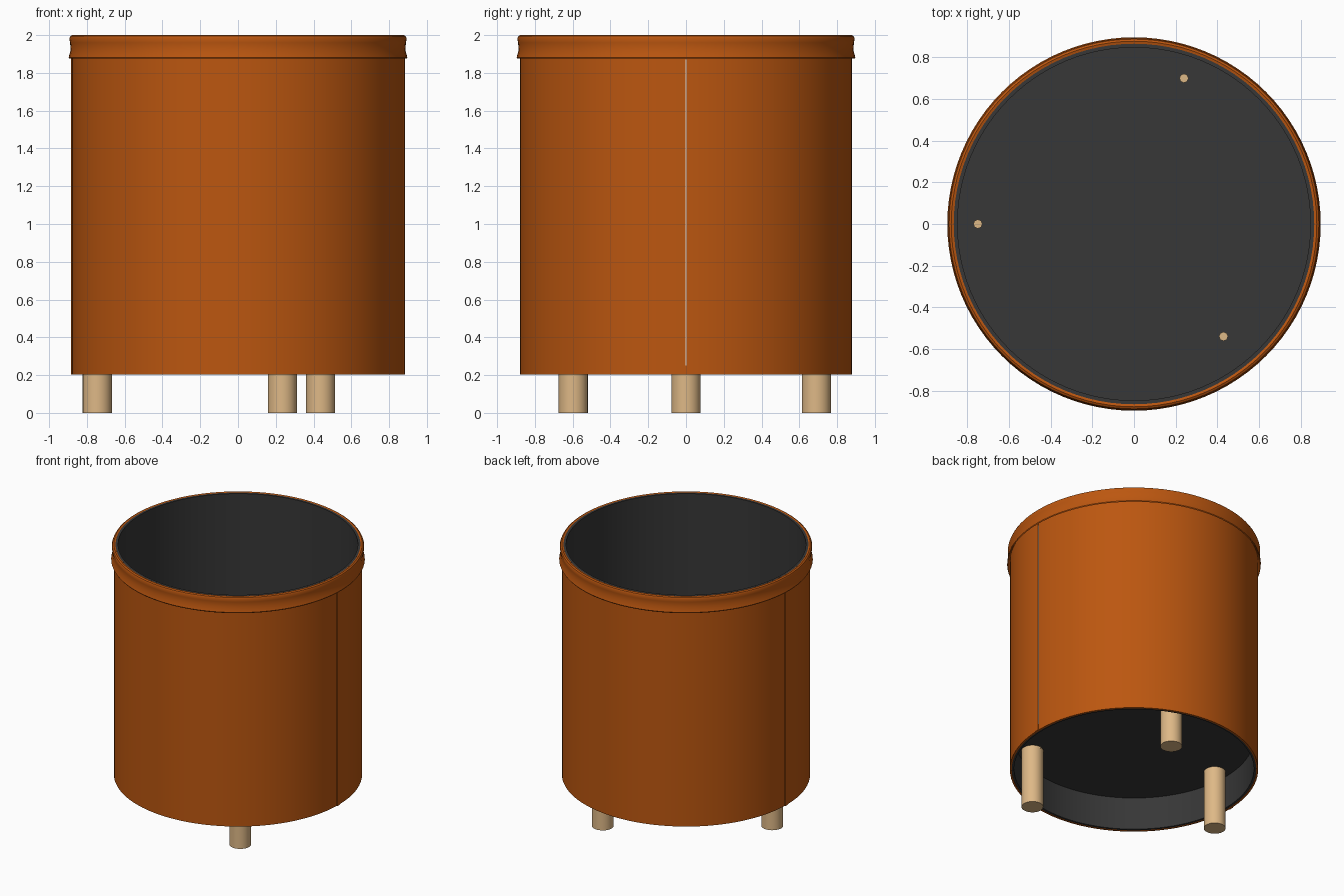
import bpy, bmesh, math
from mathutils import Matrix

if "Cube" in bpy.data.objects:
    bpy.data.objects.remove(bpy.data.objects["Cube"])


def material(name, rgb):
    m = bpy.data.materials.new(name)
    m.use_nodes = True
    m.diffuse_color = (*rgb, 1)
    m.node_tree.nodes["Principled BSDF"].inputs["Base Color"].default_value = (*rgb, 1)
    return m


LEATHER = material("tan leather", (0.50, 0.094, 0.005))
LINER = material("charcoal lining", (0.038, 0.038, 0.038))
WOOD = material("pale wood", (0.73, 0.48, 0.24))
THREAD = material("white thread", (0.8, 0.8, 0.78))


def finish(name, bm, mat):
    bmesh.ops.recalc_face_normals(bm, faces=bm.faces)
    mesh = bpy.data.meshes.new(name)
    bm.to_mesh(mesh)
    bm.free()
    mesh.materials.append(mat)
    obj = bpy.data.objects.new(name, mesh)
    bpy.context.collection.objects.link(obj)
    bpy.ops.object.select_all(action="DESELECT")
    obj.select_set(True)
    bpy.context.view_layer.objects.active = obj
    bpy.ops.object.shade_smooth_by_angle(angle=math.radians(35))
    return obj


def lathe(name, profile, mat, start=0, sweep=math.tau, steps=96):
    """Sweep a closed (radius, z) profile about the z axis."""
    bm = bmesh.new()
    full = sweep == math.tau
    rings = []
    for i in range(steps if full else steps + 1):
        a = start + sweep * i / steps
        rings.append([bm.verts.new((r * math.cos(a), r * math.sin(a), z)) for r, z in profile])
    n = len(profile)
    pairs = list(zip(rings, rings[1:])) + ([(rings[-1], rings[0])] if full else [])
    for a, b in pairs:
        for j in range(n):
            k = (j + 1) % n
            bm.faces.new((a[j], b[j], b[k], a[k]))
    if not full:
        bm.faces.new(rings[0])
        bm.faces.new(rings[-1])
    return finish(name, bm, mat)


def cylinder(name, x, y, z0, z1, radius, mat, sides=32):
    bm = bmesh.new()
    bmesh.ops.create_cone(bm, cap_ends=True, segments=sides, radius1=radius, radius2=radius,
                          depth=z1 - z0, matrix=Matrix.Translation((x, y, (z0 + z1) / 2)))
    return finish(name, bm, mat)


def tube(inner, outer, z0, z1):
    return [(inner, z0), (outer, z0), (outer, z1), (inner, z1)]


# Rigid inner shell and raised floor
lathe("inner_shell", tube(0.848, 0.866, 0.206, 1.997), LINER)
cylinder("floor", 0, 0, 0.46, 0.48, 0.85, LINER, 96)

# Leather wrap and flared folded cuff
lathe("leather_wrap", tube(0.865, 0.878, 0.203, 1.9), LEATHER)
lathe("leather_cuff", [(0.863, 1.9), (0.878, 1.9), (0.893, 1.875), (0.897, 1.882),
                       (0.886, 1.92), (0.889, 1.96), (0.893, 1.982),
                       (0.888, 1.994), (0.878, 2.0), (0.863, 1.996)], LEATHER)

# Overlapped side seams with a line of stitching
for side, base in (("left", 0), ("right", math.pi)):
    lathe(side + "_seam_flap", tube(0.877, 0.883, 0.203, 1.885), LEATHER, base - 0.04, 0.036, 3)
    lathe(side + "_stitching", tube(0.877, 0.8795, 0.25, 1.87), THREAD, base - 0.003, 0.006, 1)

# Three wooden legs fixed through the floor
for name, x, y, px, py in (("right", -0.745, 0, -0.75, 0),
                           ("back", 0.235, 0.69, 0.24, 0.70),
                           ("front", 0.437, -0.597, 0.43, -0.54)):
    cylinder(name + "_leg", x, y, 0, 0.465, 0.077, WOOD)
    cylinder(name + "_leg_peg", px, py, 0.45, 0.49, 0.022, WOOD, 8)
